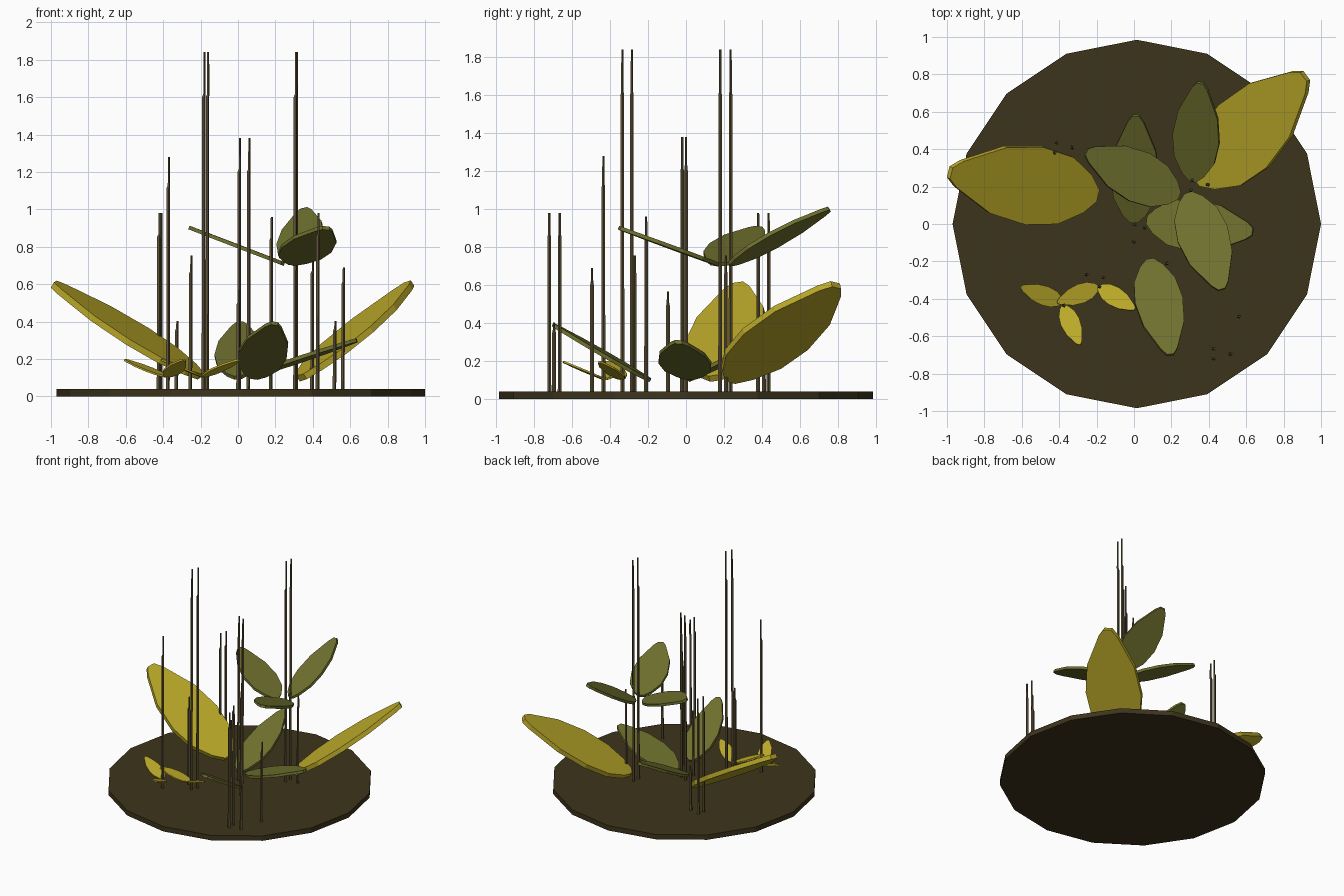
import bpy, bmesh, math
from mathutils import Vector

if "Cube" in bpy.data.objects:
    bpy.data.objects.remove(bpy.data.objects["Cube"])


def material(name, color):
    m = bpy.data.materials.new(name)
    m.diffuse_color = (*color, 1)
    m.use_nodes = True
    m.node_tree.nodes["Principled BSDF"].inputs["Base Color"].default_value = m.diffuse_color
    return m


SOIL = material("soil", (0.046, 0.034, 0.011))
REED = material("reed", (0.12, 0.09, 0.04))
GREEN = material("green", (0.16, 0.165, 0.027))
YELLOW = material("yellow", (0.5, 0.4, 0.022))


def finish(name, bm, mat):
    bmesh.ops.recalc_face_normals(bm, faces=bm.faces)
    me = bpy.data.meshes.new(name)
    bm.to_mesh(me)
    bm.free()
    me.materials.append(mat)
    ob = bpy.data.objects.new(name, me)
    bpy.context.collection.objects.link(ob)


def loft(bm, rings):
    loops = [[bm.verts.new(p) for p in r] for r in rings]
    n = len(loops[0])
    for a, b in zip(loops, loops[1:]):
        for i in range(n):
            j = (i + 1) % n
            bm.faces.new((a[i], a[j], b[j], b[i]))
    bm.faces.new(loops[0][::-1])
    bm.faces.new(loops[-1])


def ring(x, y, z, r, n):
    return [(x + r * math.cos(2 * math.pi * i / n),
             y + r * math.sin(2 * math.pi * i / n), z) for i in range(n)]


# position along the leaf, share of the half width
OUTLINE = [(0, .15), (.07, .48), (.22, .86), (.43, 1), (.68, .85), (.94, .34), (1, .14)]


def leaf(name, base, tip, half, thick, slope, mat):
    """Flat slab leaf from base to tip; slope is the sideways tilt."""
    base, tip = Vector(base), Vector(tip)
    axis = tip - base
    side = Vector((-axis.y, axis.x, 0)).normalized()
    side.z = slope
    side -= axis * (side.dot(axis) / axis.length_squared)
    side.normalize()
    up = axis.cross(side).normalized() * thick / 2
    edge = [base + axis * t + side * half * w for t, w in OUTLINE]
    edge += [base + axis * t - side * half * w for t, w in reversed(OUTLINE)]
    bm = bmesh.new()
    loft(bm, [[p - up for p in edge], [p + up for p in edge]])
    finish(name, bm, mat)


def reed(x, y, h):
    """Thin stalk with a narrower, slightly offset top section."""
    bm = bmesh.new()
    k = h * 0.87
    loft(bm, [ring(x - .006, y, .03, .011, 5), ring(x - .004, y, h * .45, .010, 5),
              ring(x - .004, y, k, .010, 5), ring(x, y, k + .015, .007, 5),
              ring(x, y, h, .006, 5)])
    finish("reed", bm, REED)


# ground disc
bm = bmesh.new()
loft(bm, [ring(.015, 0, 0, .985, 16), ring(.015, 0, .04, .985, 16)])
finish("ground_disc", bm, SOIL)

# reeds in groups: two tall and one short
for h, spots in [
    (1.84, [(-.16, -.285), (-.18, -.335), (-.25, -.27)]),
    (1.84, [(.315, .235), (.31, .18), (.40, .21)]),
    (1.38, [(.01, 0), (.06, -.02), (.005, -.095)]),
    (.98, [(-.41, .435), (-.42, .38), (-.325, .41)]),
    (.98, [(.43, -.665), (.43, -.72), (.52, -.695)]),
]:
    for (x, y), f in zip(spots, (1, 1, .41)):
        reed(x, y, h * f)
# single reeds
for x, y, h in [(-.37, -.435, 1.28), (.18, -.21, .96), (.565, -.495, .69)]:
    reed(x, y, h)

# big yellow leaves
leaf("big_leaf", (-.2, .155, .11), (-.985, .275, .60), .215, .035, -.2, YELLOW)
leaf("big_leaf", (.34, .23, .10), (.915, .79, .60), .215, .035, -.28, YELLOW)

# upper green leaves
leaf("upper_leaf", (.315, .23, .71), (.355, .755, 1.0), .13, .02, -.3, GREEN)
leaf("upper_leaf", (.24, .15, .71), (-.255, .385, .90), .14, .02, .16, GREEN)
leaf("upper_leaf", (.29, .165, .71), (.47, -.35, .90), .14, .02, -.1, GREEN)

# lower green leaves
leaf("lower_leaf", (0, .01, .10), (.01, .58, .39), .13, .02, -.1, GREEN)
leaf("lower_leaf", (.085, -.19, .10), (.195, -.70, .39), .13, .02, -.2, GREEN)
leaf("lower_leaf", (.07, .02, .11), (.635, -.04, .30), .14, .02, -.04, GREEN)

# small yellow leaves
for base, tip in [((-.19, -.335), (-.41, -.42)), ((-.19, -.335), (.005, -.455)),
                  ((-.38, -.42), (-.605, -.335)), ((-.38, -.435), (-.29, -.645))]:
    leaf("small_leaf", (*base, .105), (*tip, .195), .053, .01, -.1, YELLOW)
